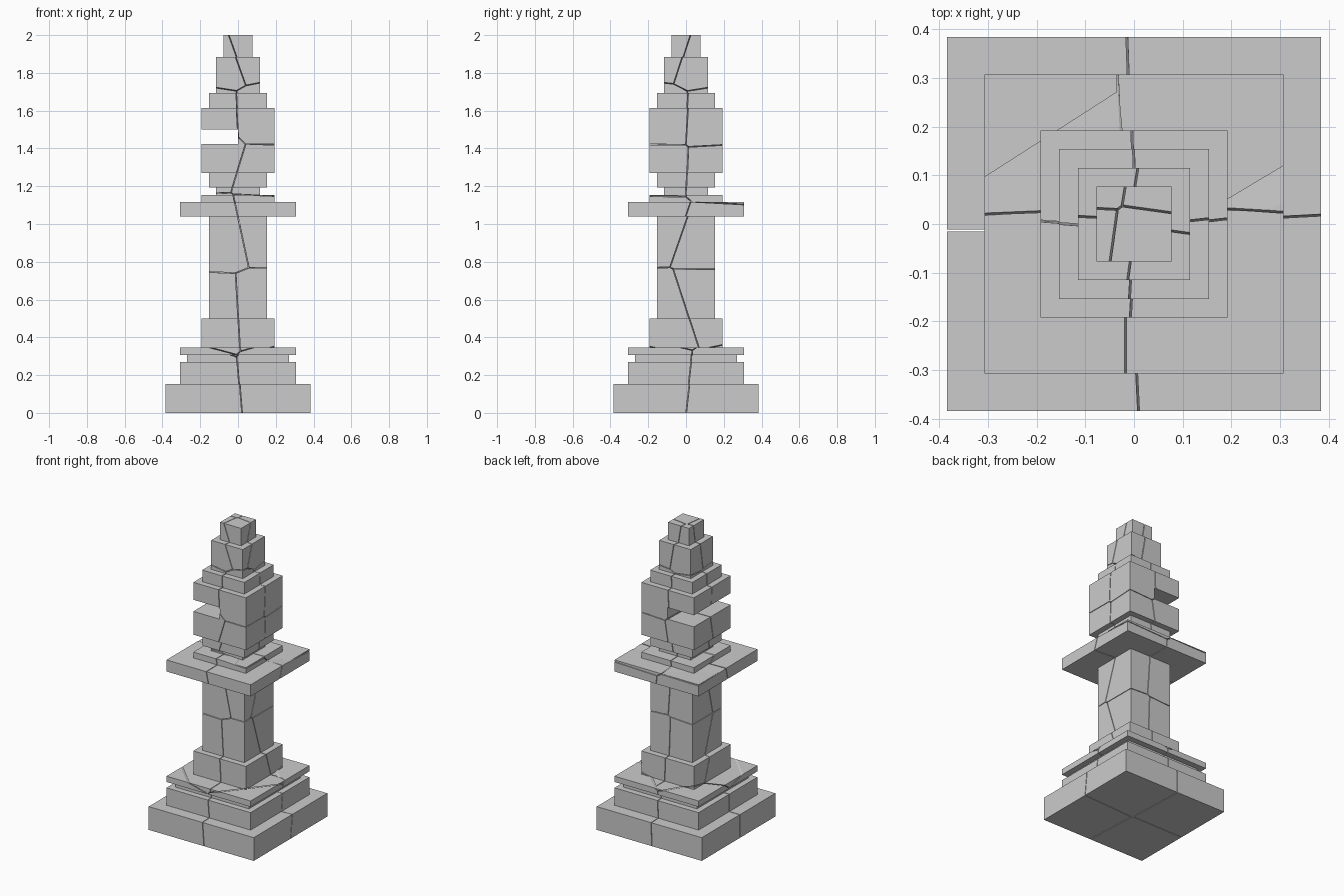
import bpy, bmesh, random
from mathutils import Vector, Matrix

if "Cube" in bpy.data.objects:
    bpy.data.objects.remove(bpy.data.objects["Cube"])

random.seed(4)
U = 2 / 52          # block unit: the whole column is 52 units tall
GAP = 0.002         # half width of each crack


def add_object(name, bm):
    bmesh.ops.recalc_face_normals(bm, faces=bm.faces[:])
    mesh = bpy.data.meshes.new(name)
    bm.to_mesh(mesh)
    bm.free()
    obj = bpy.data.objects.new(name, mesh)
    bpy.context.collection.objects.link(obj)
    return obj


def boolean_mesh(obj, cutter, operation):
    # add a boolean and return the evaluated result
    mod = obj.modifiers.new("cut", 'BOOLEAN')
    mod.operation, mod.object, mod.solver = operation, cutter, 'EXACT'
    bpy.context.view_layer.update()
    dg = bpy.context.evaluated_depsgraph_get()
    mesh = bpy.data.meshes.new_from_object(obj.evaluated_get(dg))
    obj.modifiers.clear()
    return mesh


# Stepped square column: (half width, top height) in block units
STEPS = [(10, 4), (8, 7), (7, 8), (8, 9), (5, 13), (4, 27), (8, 29), (5, 30),
         (3, 31), (4, 33), (5, 42), (4, 44), (3, 49), (2, 52)]
bm = bmesh.new()
rings, z = [], 0
for half, top in STEPS:
    for level in (z, top):
        rings.append([bm.verts.new((sx * half * U, sy * half * U, level * U))
                      for sx, sy in ((-1, -1), (1, -1), (1, 1), (-1, 1))])
    z = top
for a, b in zip(rings, rings[1:]):
    for i in range(4):
        j = (i + 1) % 4
        bm.faces.new((a[i], a[j], b[j], b[i]))
bm.faces.new(rings[0])
bm.faces.new(rings[-1])
column = add_object("column", bm)

# Slot through the left half of the head
bm = bmesh.new()
bmesh.ops.create_cube(bm, size=1, matrix=Matrix.Translation((-5 * U, 0, 38 * U))
                      @ Matrix.Diagonal((10 * U, 1, 2 * U, 1)))
slot = add_object("slot_cutter", bm)
slot.hide_render = True
column.data = boolean_mesh(column, slot, 'DIFFERENCE')
bpy.data.objects.remove(slot)

# Crack layout: four seeds per level, one per quadrant: (radius, height, jitter)
LEVELS = [(0.2, 0.12, 0.03), (0.09, 0.54, 0.04), (0.10, 0.97, 0.04),
          (0.11, 1.31, 0.03), (0.10, 1.57, 0.03), (0.06, 1.89, 0.03)]
seeds = []
for radius, height, jit in LEVELS:
    for sx in (-1, 1):
        for sy in (-1, 1):
            r = [random.uniform(-jit, jit) for _ in range(3)]
            seeds.append(Vector((sx * radius + r[0] * 0.5, sy * radius + r[1] * 0.5,
                                 height + r[2] * 1.5)))

# Split the column into shards, each kept inside its own convex cell
for n, seed in enumerate(seeds):
    bm = bmesh.new()
    bmesh.ops.create_cube(bm, size=5)
    for other in seeds:
        if other is seed:
            continue
        normal = (other - seed).normalized()
        res = bmesh.ops.bisect_plane(
            bm, geom=bm.verts[:] + bm.edges[:] + bm.faces[:],
            plane_co=(seed + other) / 2 - normal * GAP, plane_no=normal, clear_outer=True)
        cut = [e for e in res['geom_cut'] if isinstance(e, bmesh.types.BMEdge)]
        if cut:
            bmesh.ops.holes_fill(bm, edges=cut, sides=0)
    cell = add_object("cell_cutter", bm)
    cell.hide_render = True
    mesh = boolean_mesh(column, cell, 'INTERSECT')
    bpy.data.objects.remove(cell)
    if mesh.polygons:
        shard = bpy.data.objects.new("column_shard_%02d" % (n + 1), mesh)
        bpy.context.collection.objects.link(shard)

bpy.data.objects.remove(column)
